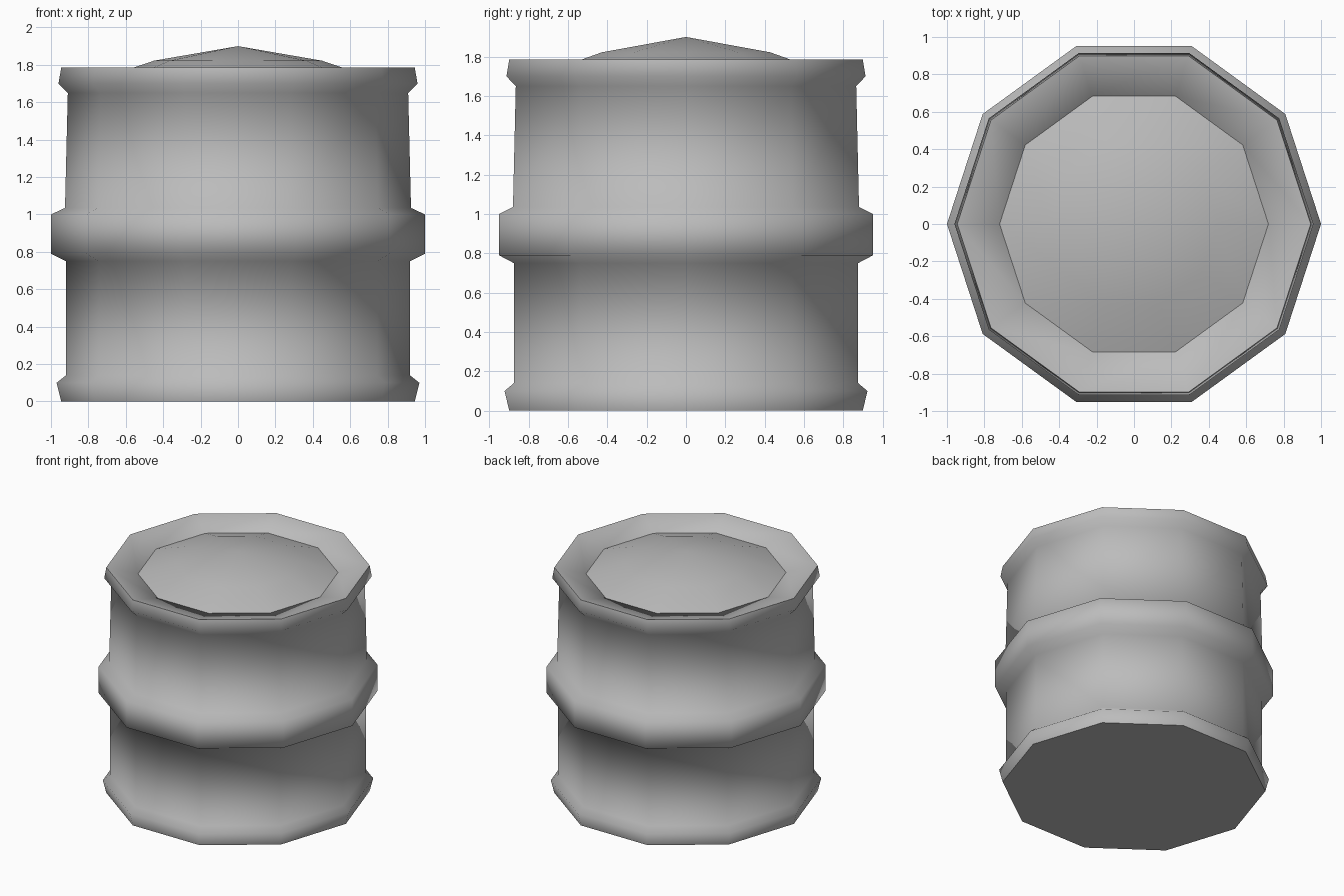
import bpy, bmesh, math

cube = bpy.data.objects.get("Cube")
if cube:
    bpy.data.objects.remove(cube, do_unlink=True)

SIDES = 10

# One plain grey for the whole barrel
grey = bpy.data.materials.new("plain grey")
grey.use_nodes = True
colour = (0.5, 0.5, 0.5, 1)
grey.diffuse_color = colour
grey.node_tree.nodes["Principled BSDF"].inputs["Base Color"].default_value = colour


def lathe(name, profile, smooth_angle):
    """Spin a (radius, height) profile round z; a zero radius closes the end."""
    bm = bmesh.new()
    rings = []
    for radius, z in profile:
        if radius == 0:
            rings.append([bm.verts.new((0, 0, z))] * SIDES)
            continue
        angles = [2 * math.pi * i / SIDES for i in range(SIDES)]
        rings.append([bm.verts.new((radius * math.cos(a), radius * math.sin(a), z))
                      for a in angles])
    for low, high in zip(rings, rings[1:]):
        for i in range(SIDES):
            j = (i + 1) % SIDES
            corners = dict.fromkeys((low[i], low[j], high[j], high[i]))
            bm.faces.new(list(corners))
    mesh = bpy.data.meshes.new(name)
    bm.to_mesh(mesh)
    bm.free()
    mesh.materials.append(grey)
    obj = bpy.data.objects.new(name, mesh)
    bpy.context.collection.objects.link(obj)
    bpy.ops.object.select_all(action='DESELECT')
    obj.select_set(True)
    bpy.context.view_layer.objects.active = obj
    bpy.ops.object.shade_smooth_by_angle(angle=math.radians(smooth_angle))
    return obj


# Barrel wall: base, foot band, wall, middle hoop, wall, top rim, inner slope
lathe("barrel_body", [
    (0, 0), (0.945, 0), (0.97, 0.10), (0.92, 0.14),
    (0.92, 0.75), (1.0, 0.79), (1.0, 1.0), (0.925, 1.035),
    (0.91, 1.65), (0.96, 1.70), (0.945, 1.785),
    (0.72, 1.735), (0.70, 1.66),
], 72)

# Shallow domed lid set inside the rim
lathe("barrel_lid", [(0.72, 1.73), (0.45, 1.822), (0, 1.9)], 60)
